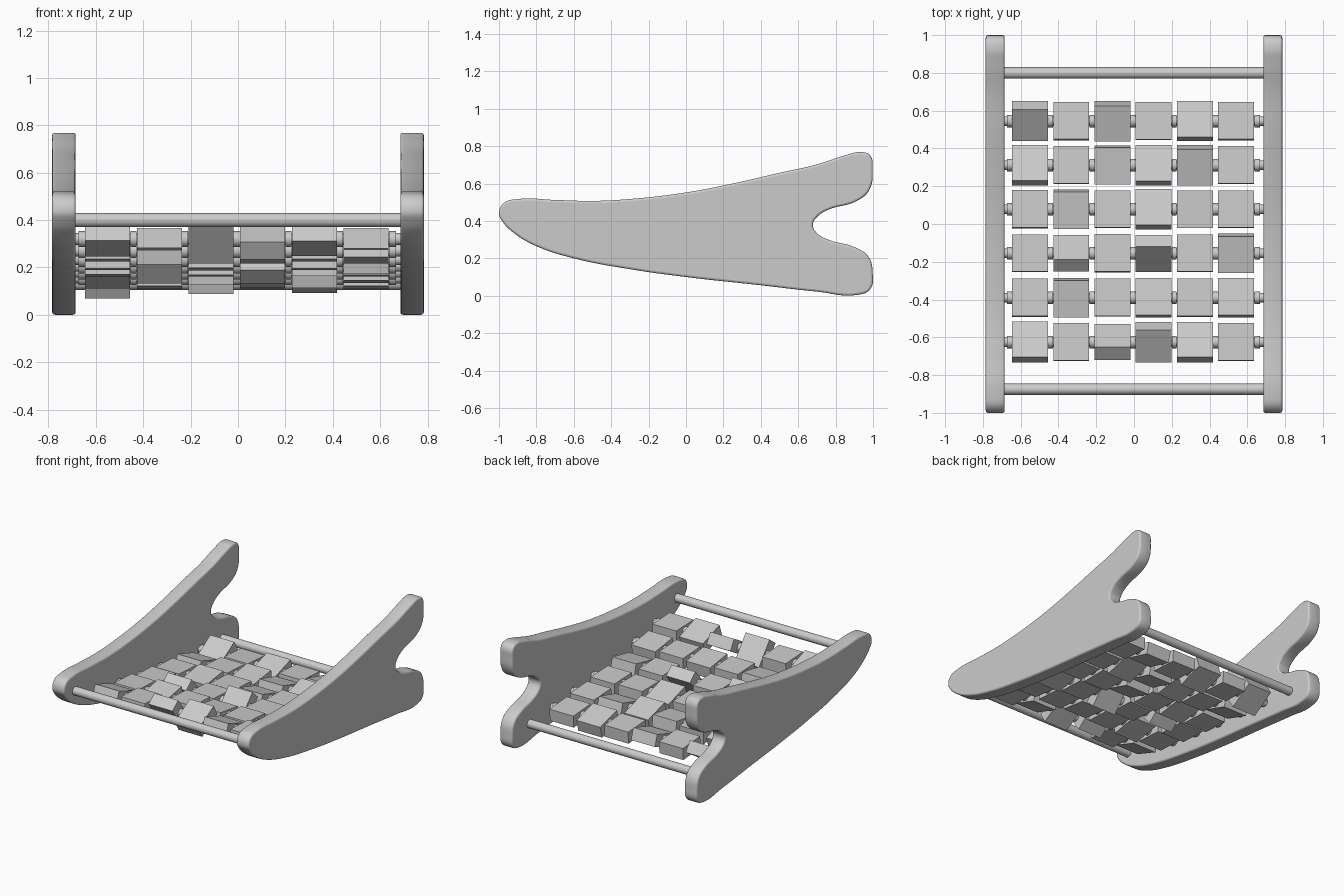
import bpy
from math import radians

cube = bpy.data.objects.get("Cube")
if cube:
    bpy.data.objects.remove(cube, do_unlink=True)

PANEL_X, PANEL_HALF, EDGE = 0.735, 0.05, 0.012
INNER_X = PANEL_X - PANEL_HALF

# Side outline as (y, z), clockwise from the front tip
OUTLINE = [
    (-1, .44), (-.975, .495), (-.9, .517), (-.7, .512), (-.5, .507), (-.3, .517),
    (0, .552), (.25, .6), (.5, .657), (.7, .702), (.85, .75), (.94, .768),
    (.985, .75), (.998, .68), (.98, .565), (.92, .51), (.75, .455), (.7, .42),
    (.678, .38), (.7, .335), (.76, .3), (.9, .26), (.975, .21), (.998, .12),
    (.985, .035), (.92, .005), (.7, .022), (.4, .056), (0, .1), (-.3, .142),
    (-.6, .2), (-.8, .265), (-.92, .335), (-.98, .395),
]


def smooth(obj, angle=40):
    bpy.ops.object.select_all(action="DESELECT")
    obj.select_set(True)
    bpy.context.view_layer.objects.active = obj
    bpy.ops.object.shade_smooth_by_angle(angle=radians(angle))


def side_panel(name, x):
    curve = bpy.data.curves.new(name, "CURVE")
    curve.dimensions = "2D"
    curve.fill_mode = "BOTH"
    curve.resolution_u = 6
    curve.extrude = PANEL_HALF - EDGE
    curve.bevel_depth = EDGE
    curve.bevel_resolution = 2
    curve.offset = -EDGE
    spline = curve.splines.new("BEZIER")
    spline.bezier_points.add(len(OUTLINE) - 1)
    for point, (y, z) in zip(spline.bezier_points, OUTLINE):
        point.co = (y, z, 0)
        point.handle_left_type = point.handle_right_type = "AUTO"
    spline.use_cyclic_u = True
    panel = bpy.data.objects.new(name, curve)
    bpy.context.collection.objects.link(panel)
    panel.location.x = x
    panel.rotation_euler = (radians(90), 0, radians(90))
    bpy.ops.object.select_all(action="DESELECT")
    panel.select_set(True)
    bpy.context.view_layer.objects.active = panel
    bpy.ops.object.convert(target="MESH")
    smooth(bpy.context.object)


def rod(name, x, y, z, radius, length):
    bpy.ops.mesh.primitive_cylinder_add(
        vertices=24, radius=radius, depth=length,
        location=(x, y, z), rotation=(0, radians(90), 0))
    bpy.context.object.name = name
    smooth(bpy.context.object)


def block(name, x, y, z, tilt):
    bpy.ops.mesh.primitive_cube_add(size=1, location=(x, y, z))
    obj = bpy.context.object
    obj.name = name
    obj.scale = (.19, .198, .085)
    # A positive tilt lifts the front edge
    obj.rotation_euler.x = -radians(tilt)


# Side panels and the two cross bars
side_panel("left_side_panel", PANEL_X)
side_panel("right_side_panel", -PANEL_X)
BAR_LENGTH = 2 * INNER_X + .02
rod("front_bar", 0, -.875, .4, .03, BAR_LENGTH)
rod("back_bar", 0, .8, .135, .03, BAR_LENGTH)

# Rows of turning blocks: rod y, rod z, tilt of each block from right to left
ROWS = [
    (.545, .158, (-32, 4, -18, 3, 15, 4)),
    (.312, .182, (18, 3, -8, 16, -16, 3)),
    (.078, .207, (3, -8, 2, 17, 0, 2)),
    (-.155, .235, (2, 49, 3, -48, 2, -12)),
    (-.39, .272, (3, -10, 2, 8, 3, 8)),
    (-.625, .32, (20, 3, 52, -30, 19, 2)),
]
PITCH, SHIFT = .218, -.005
for r, (y, z, tilts) in enumerate(ROWS, 1):
    rod(f"block_rod_{r}", 0, y, z, .025, BAR_LENGTH)
    for c, tilt in enumerate(tilts):
        x = (c - 2.5) * PITCH + SHIFT
        block(f"block_{r}_{c + 1}", x, y, z, tilt)
    # Spacers between the blocks and at both ends
    for c in range(len(tilts) - 1):
        rod(f"spacer_{r}_{c + 1}", (c - 2) * PITCH + SHIFT, y, z, .033, .026)
    for side, x in (("right", -.658), ("left", .652)):
        rod(f"{side}_end_spacer_{r}", x, y, z, .033, .03)
